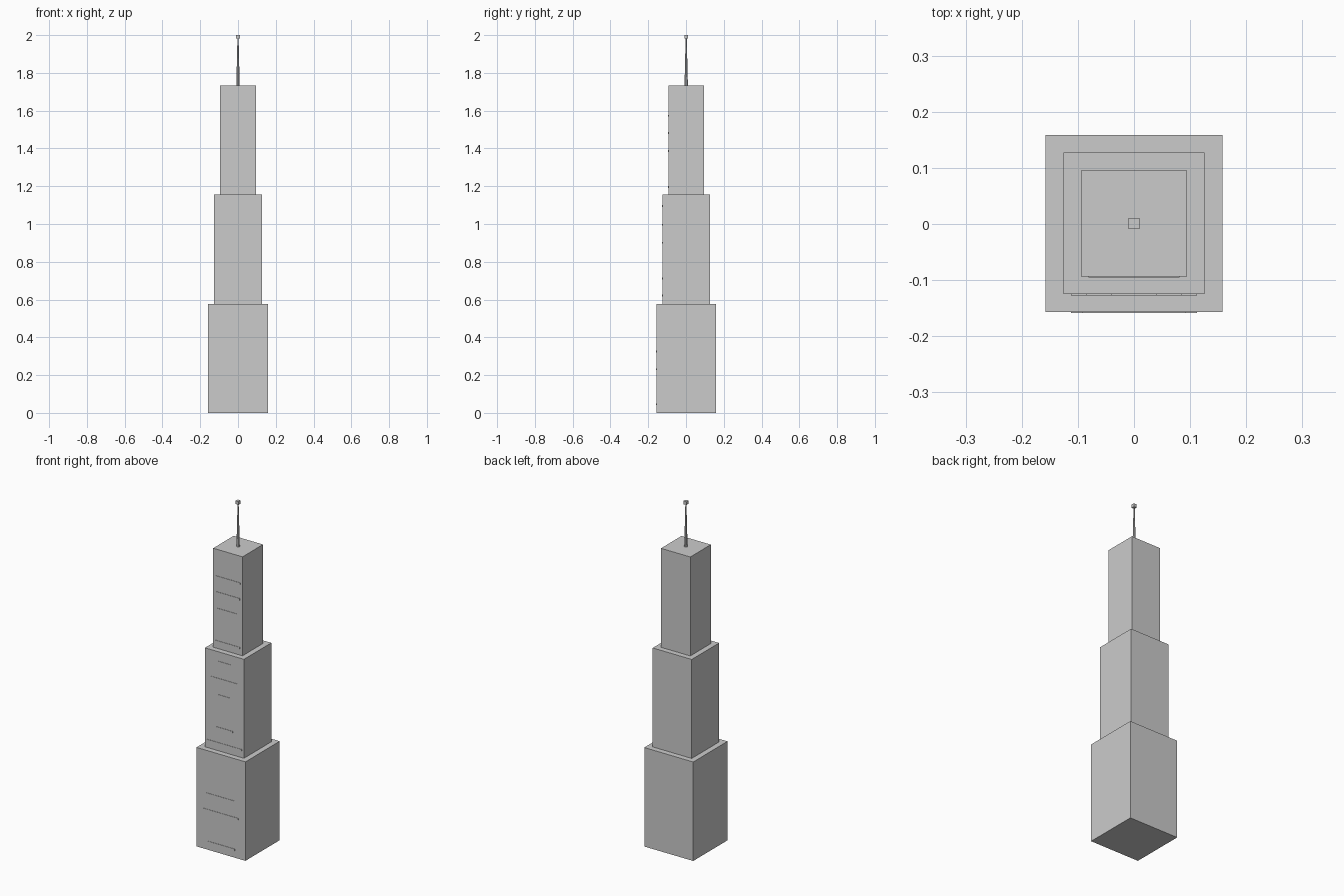
import bpy
import bmesh
from mathutils import Matrix

if "Cube" in bpy.data.objects:
    bpy.data.objects.remove(bpy.data.objects["Cube"], do_unlink=True)

CENTRE_Y = 0.001

# One plain grey for the whole tower
grey = bpy.data.materials.new("plain_grey")
grey.use_nodes = True
colour = (0.6, 0.6, 0.6, 1)
grey.diffuse_color = colour
grey.node_tree.nodes["Principled BSDF"].inputs["Base Color"].default_value = colour


def finish(name, bm):
    mesh = bpy.data.meshes.new(name)
    bm.to_mesh(mesh)
    bm.free()
    mesh.materials.append(grey)
    obj = bpy.data.objects.new(name, mesh)
    bpy.context.scene.collection.objects.link(obj)
    return obj


def box(name, size, centre):
    bm = bmesh.new()
    bmesh.ops.create_cube(bm, size=1, matrix=Matrix.Translation(centre) @ Matrix.Diagonal((*size, 1)))
    return finish(name, bm)


# Three stacked tiers: name, half width, window bands as (height, half length)
TIER = 0.5777
tiers = [
    ("lower", 0.158, [(0.05, 0.09), (0.235, 0.112), (0.33, 0.092)]),
    ("middle", 0.126, [(0.625, 0.112), (0.715, 0.055), (0.905, 0.04), (1.0, 0.085), (1.1, 0.04)]),
    ("upper", 0.0945, [(1.2, 0.078), (1.39, 0.066), (1.485, 0.078), (1.577, 0.081)]),
]
for level, (name, half, bands) in enumerate(tiers):
    box(name + "_tier", (2 * half, 2 * half, TIER), (0, CENTRE_Y, TIER * (level + 0.5)))
    # Thin window bands on the front wall
    for i, (z, length) in enumerate(bands):
        box(f"{name}_window_band_{i + 1}", (2 * length, 0.004, 0.01), (0, CENTRE_Y - half, z - 0.004))

# Tapered mast with a small beacon on the roof
roof = 3 * TIER
bm = bmesh.new()
bmesh.ops.create_cone(bm, cap_ends=True, segments=8, radius1=0.009, radius2=0.003, depth=1.985 - roof,
                      matrix=Matrix.Translation((0, CENTRE_Y, (roof + 1.985) / 2)))
finish("mast", bm)
box("beacon", (0.019, 0.019, 0.019), (0, CENTRE_Y, 1.9905))
